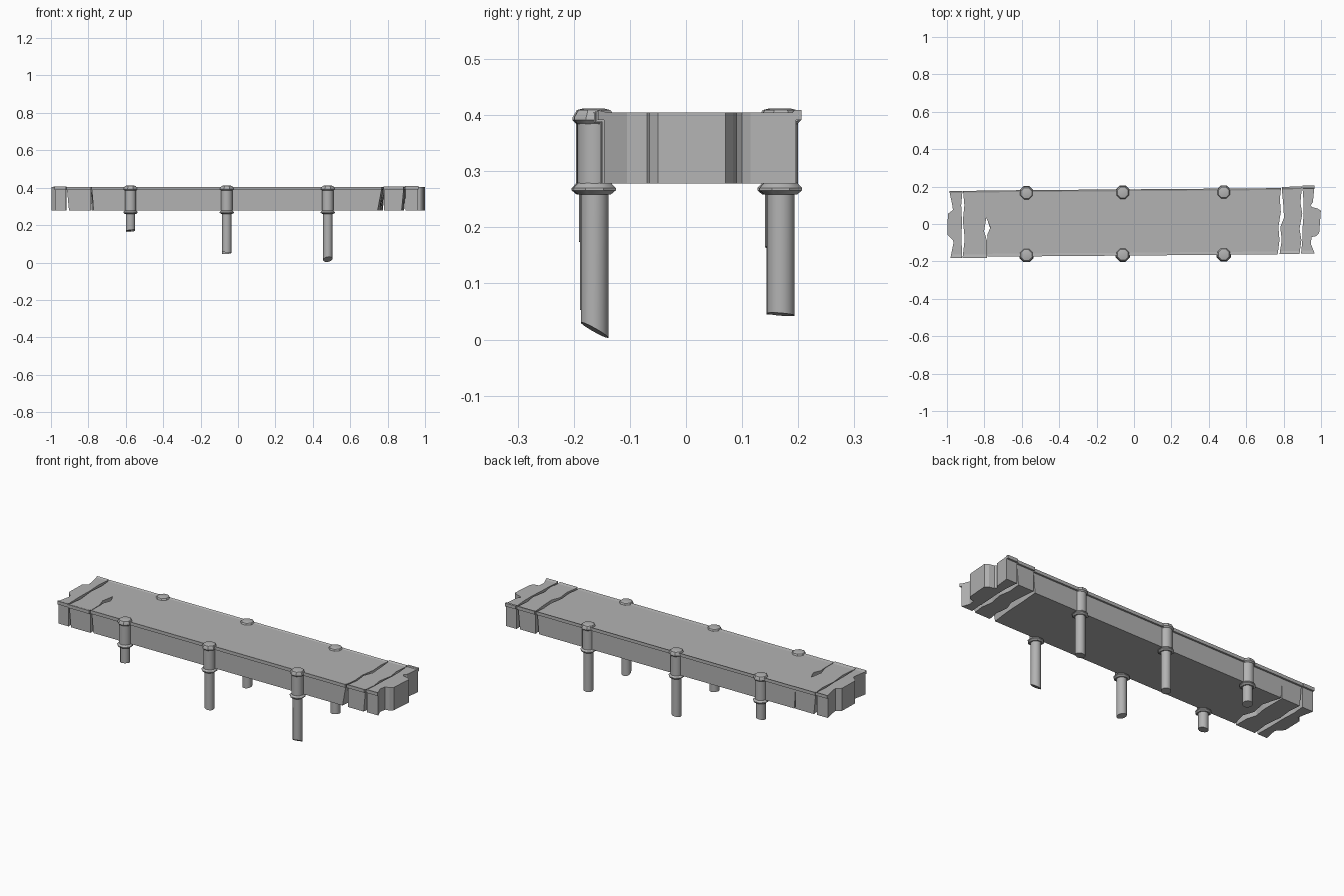
import bpy, bmesh, math

if "Cube" in bpy.data.objects:
    bpy.data.objects.remove(bpy.data.objects["Cube"])

stone = bpy.data.materials.new("grey stone")
stone.diffuse_color = (0.45, 0.45, 0.45, 1)
stone.use_nodes = True
stone.node_tree.nodes["Principled BSDF"].inputs["Base Color"].default_value = stone.diffuse_color


def finish(bm, name, angle):
    bmesh.ops.recalc_face_normals(bm, faces=bm.faces)
    me = bpy.data.meshes.new(name)
    bm.to_mesh(me)
    bm.free()
    me.materials.append(stone)
    ob = bpy.data.objects.new(name, me)
    bpy.context.collection.objects.link(ob)
    bpy.ops.object.select_all(action='DESELECT')
    bpy.context.view_layer.objects.active = ob
    ob.select_set(True)
    bpy.ops.object.shade_smooth_by_angle(angle=math.radians(angle))
    return ob


def lerp(pts, t):
    """Piecewise linear x along a broken edge given as (t, x) points."""
    if t <= pts[0][0]:
        return pts[0][1]
    for (a, xa), (b, xb) in zip(pts, pts[1:]):
        if t <= b:
            return xa + (xb - xa) * (t - a) / (b - a)
    return pts[-1][1]


def slab(name, t0, t1, left, right, z0, z1, left_low=None, right_low=None, drop=None):
    """Block between two broken edges; the _low edges shape the underside."""
    edges = (left, right, left_low or left, right_low or right)
    ts = sorted({t0, t1} | {t for e in edges for t, _ in e if t0 < t < t1})
    bm = bmesh.new()
    rows = []
    for e, z in ((left, z1), (right, z1), (edges[3], z0), (edges[2], z0)):
        row = []
        for t in ts:
            x = lerp(e, t)
            zz = z
            if drop and z == z1 and t == drop:
                zz = z - 0.008
            row.append(bm.verts.new((x, 0.0075 + 0.008 * x + t, zz)))
        rows.append(row)
    for k in range(4):
        a, b = rows[k], rows[(k + 1) % 4]
        for i in range(len(ts) - 1):
            bm.faces.new((a[i], a[i + 1], b[i + 1], b[i]))
    for i in (0, -1):
        bm.faces.new([r[i] for r in rows])
    return finish(bm, name, 20)


def section(name, left, right, z_top, left_low=None, right_low=None, front=-0.165, back=0.168):
    """Deck section with an overhanging, bevelled lip along both long sides."""
    slab(name, front, back, left, right, 0.278, z_top - 0.004, left_low, right_low)
    for side, a, b in (("front", front - 0.011, front + 0.02), ("back", back - 0.01, back + 0.01)):
        slab(f"{name}_{side}_lip", a, b, left, right, z_top - 0.018, z_top,
             drop=b if side == "front" else a)


# broken edges, from front to back
deck_l = [(-0.176, -0.782), (-0.09, -0.782), (-0.06, -0.785), (-0.02, -0.768), (0.01, -0.78), (0.03, -0.79), (0.178, -0.79)]
deck_l_low = [(-0.176, -0.775), (-0.08, -0.75), (-0.02, -0.77), (0.06, -0.755), (0.178, -0.785)]
deck_r = [(-0.176, 0.768), (-0.1, 0.778), (-0.03, 0.772), (0.05, 0.785), (0.12, 0.78), (0.178, 0.786)]
deck_r_low = [(-0.176, 0.745), (-0.05, 0.76), (0.06, 0.765), (0.178, 0.775)]
section("main_deck", deck_l, deck_r, 0.405, deck_l_low, deck_r_low)

# left end: cracked block and crumbled tip
left_a = [(-0.176, -0.916), (-0.08, -0.905), (0.02, -0.915), (0.1, -0.907), (0.178, -0.914)]
left_a_r = [(-0.176, -0.785), (-0.09, -0.786), (-0.04, -0.802), (0.0, -0.795), (0.03, -0.79), (0.178, -0.79)]
left_b_r = [(-0.176, -0.919), (-0.08, -0.922), (0.02, -0.92), (0.1, -0.924), (0.178, -0.917)]
left_tip = [(-0.176, -0.98), (-0.1, -0.965), (-0.085, -0.968), (-0.07, -0.985), (-0.055, -0.998),
            (0.055, -0.995), (0.075, -0.968), (0.11, -0.973), (0.178, -0.988)]
left_a_low = [(t, x + 0.012) for t, x in left_a]
section("left_block", left_a, left_a_r, 0.405, left_a_low, front=-0.172, back=0.167)
section("left_tip", left_tip, left_b_r, 0.407, front=-0.171, back=0.166)

# right end: cracked block and crumbled tip
right_a_l = [(-0.176, 0.778), (-0.1, 0.79), (-0.03, 0.782), (0.02, 0.802), (0.09, 0.798), (0.178, 0.79)]
right_a = [(-0.176, 0.885), (-0.1, 0.895), (-0.04, 0.885), (0.04, 0.9), (0.1, 0.89), (0.178, 0.897)]
right_a_low = [(t, x - 0.012) for t, x in right_a]
right_b_l = [(-0.176, 0.893), (-0.1, 0.9), (-0.04, 0.901), (0.04, 0.907), (0.1, 0.907), (0.178, 0.901)]
right_tip = [(-0.176, 0.967), (-0.12, 0.945), (-0.085, 0.95), (-0.08, 0.975), (-0.065, 0.99),
             (0.055, 0.999), (0.068, 0.98), (0.075, 0.952), (0.085, 0.944), (0.1, 0.956), (0.185, 0.965)]
section("right_block", right_a_l, right_a, 0.407, None, right_a_low, front=-0.164, back=0.175)
section("right_tip", right_b_l, right_tip, 0.409, front=-0.161, back=0.181)


def lathe(name, x, y, profile, sides, tilt=(0, 0), angle=35):
    """Turned part; tilt slants its lowest ring like a broken end."""
    bm = bmesh.new()
    rings = []
    for k, (r, z) in enumerate(profile):
        ring = []
        for i in range(sides):
            a = 2 * math.pi * (i + 0.5) / sides
            dx, dy = r * math.cos(a), r * math.sin(a)
            slant = tilt[0] * dx + tilt[1] * dy if k == 0 else 0
            ring.append(bm.verts.new((x + dx, y + dy, z + slant)))
        rings.append(ring)
    for a, b in zip(rings, rings[1:]):
        for i in range(sides):
            j = (i + 1) % sides
            bm.faces.new((a[i], a[j], b[j], b[i]))
    bm.faces.new(rings[0])
    bm.faces.new(rings[-1])
    return finish(bm, name, angle)


# six posts: position, broken bottom height and its slant
posts = (
    ("front_left", -0.575, -0.166, 0.172, (0.1, -0.1)),
    ("front_middle", -0.06, -0.164, 0.056, (-0.15, 0.1)),
    ("front_right", 0.48, -0.163, 0.017, (0.15, -0.55)),
    ("back_left", -0.575, 0.165, 0.168, (0.1, 0.15)),
    ("back_middle", -0.06, 0.168, 0.048, (0.1, 0.1)),
    ("back_right", 0.48, 0.169, 0.045, (0.1, -0.08)),
)
for name, x, y, bottom, tilt in posts:
    lathe(f"{name}_leg", x, y, [(0.025, bottom), (0.025, 0.268)], 16, tilt)
    lathe(f"{name}_collar", x, y, [(0.032, 0.259), (0.041, 0.266), (0.041, 0.27), (0.032, 0.279)], 8)
    lathe(f"{name}_upper_post", x, y, [(0.031, 0.272), (0.031, 0.392)], 16)
    lathe(f"{name}_cap", x, y, [(0.032, 0.384), (0.039, 0.391), (0.039, 0.396), (0.031, 0.409), (0.018, 0.412)], 8)
